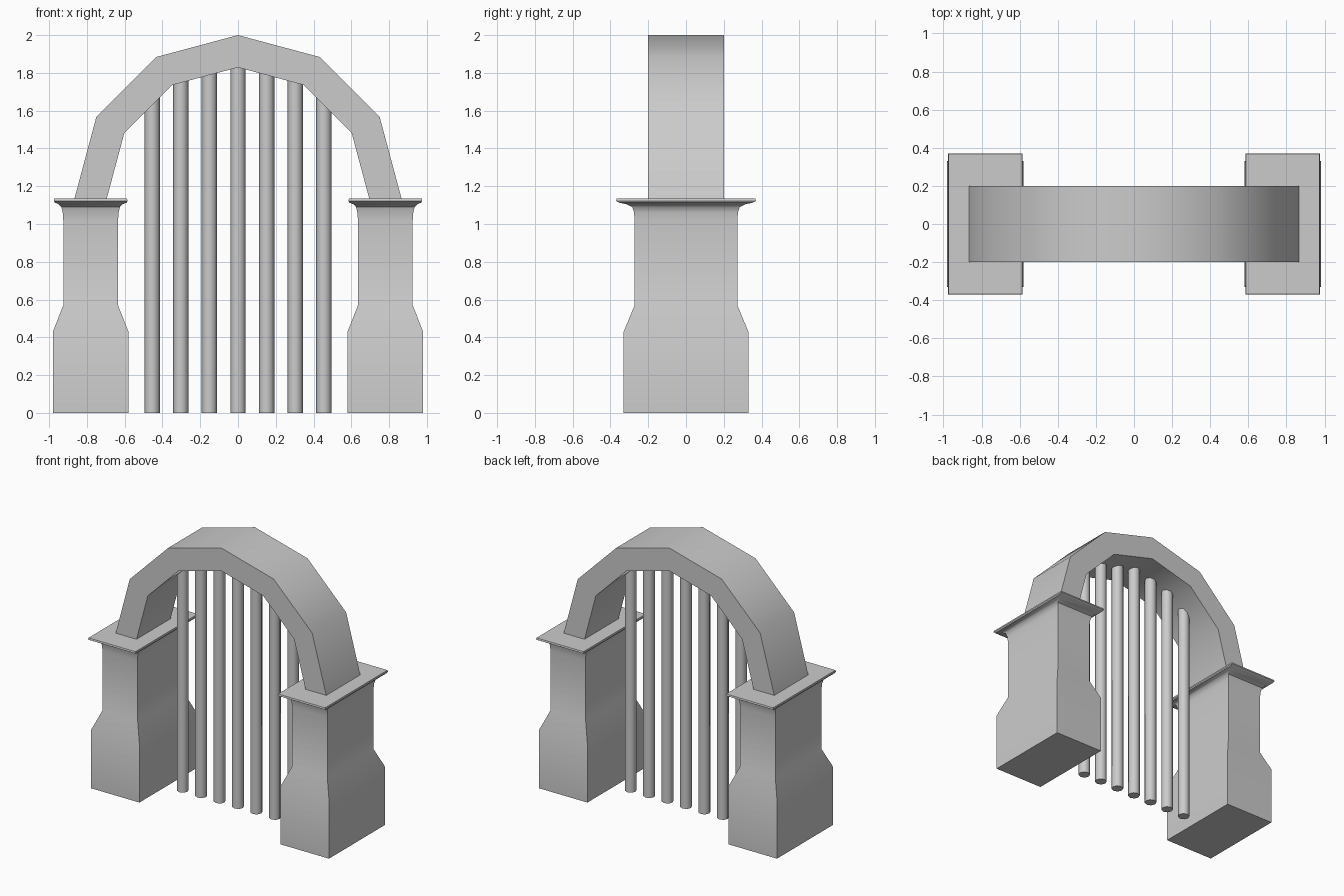
import bpy, bmesh
from math import sin, cos, pi, radians, sqrt

if "Cube" in bpy.data.objects:
    bpy.data.objects.remove(bpy.data.objects["Cube"])

ARCH_Z, R_OUT, R_IN = 1.134, 0.866, 0.695


def finish(bm, name, angle):
    bmesh.ops.recalc_face_normals(bm, faces=bm.faces)
    me = bpy.data.meshes.new(name)
    bm.to_mesh(me)
    bm.free()
    ob = bpy.data.objects.new(name, me)
    bpy.context.collection.objects.link(ob)
    bpy.ops.object.select_all(action='DESELECT')
    ob.select_set(True)
    bpy.context.view_layer.objects.active = ob
    bpy.ops.object.shade_smooth_by_angle(angle=radians(angle))
    return ob


def loft(name, rings, angle):
    """Skin a list of closed rings and cap both ends."""
    bm = bmesh.new()
    loops = [[bm.verts.new(p) for p in ring] for ring in rings]
    n = len(loops[0])
    for a, b in zip(loops, loops[1:]):
        for i in range(n):
            j = (i + 1) % n
            bm.faces.new((a[i], a[j], b[j], b[i]))
    bm.faces.new(loops[0])
    bm.faces.new(loops[-1])
    return finish(bm, name, angle)


# Pillars: rectangular section, stepped base and flared cap (half x, half y, z)
profile = [(0.2, 0.33, 0), (0.2, 0.33, 0.43), (0.145, 0.272, 0.57),
           (0.145, 0.272, 1.02), (0.148, 0.275, 1.06), (0.155, 0.285, 1.09),
           (0.170, 0.315, 1.105), (0.190, 0.355, 1.113), (0.195, 0.37, 1.122),
           (0.193, 0.367, ARCH_Z)]
for side, cx in (("left", -0.78), ("right", 0.78)):
    loft(side + "_pillar",
         [[(cx + sx * hx, sy * hy, z)
           for sx, sy in ((-1, -1), (1, -1), (1, 1), (-1, 1))]
          for hx, hy, z in profile], 35)

# Arch: half of a twelve-sided ring
rings = []
for i in range(7):
    a = pi * i / 6
    rings.append([(r * cos(a), y, ARCH_Z + r * sin(a))
                  for r, y in ((R_IN, -0.2), (R_OUT, -0.2), (R_OUT, 0.2), (R_IN, 0.2))])
loft("arch", rings, 35)

# Gate bars: octagonal rods running up into the arch
for k in range(-3, 4):
    x = k * 0.1515
    top = ARCH_Z + sqrt(0.73 ** 2 - x * x)
    loft("gate_bar",
         [[(x + 0.041 * cos(i * pi / 4), 0.041 * sin(i * pi / 4), z)
           for i in range(8)] for z in (0, top)], 50)
